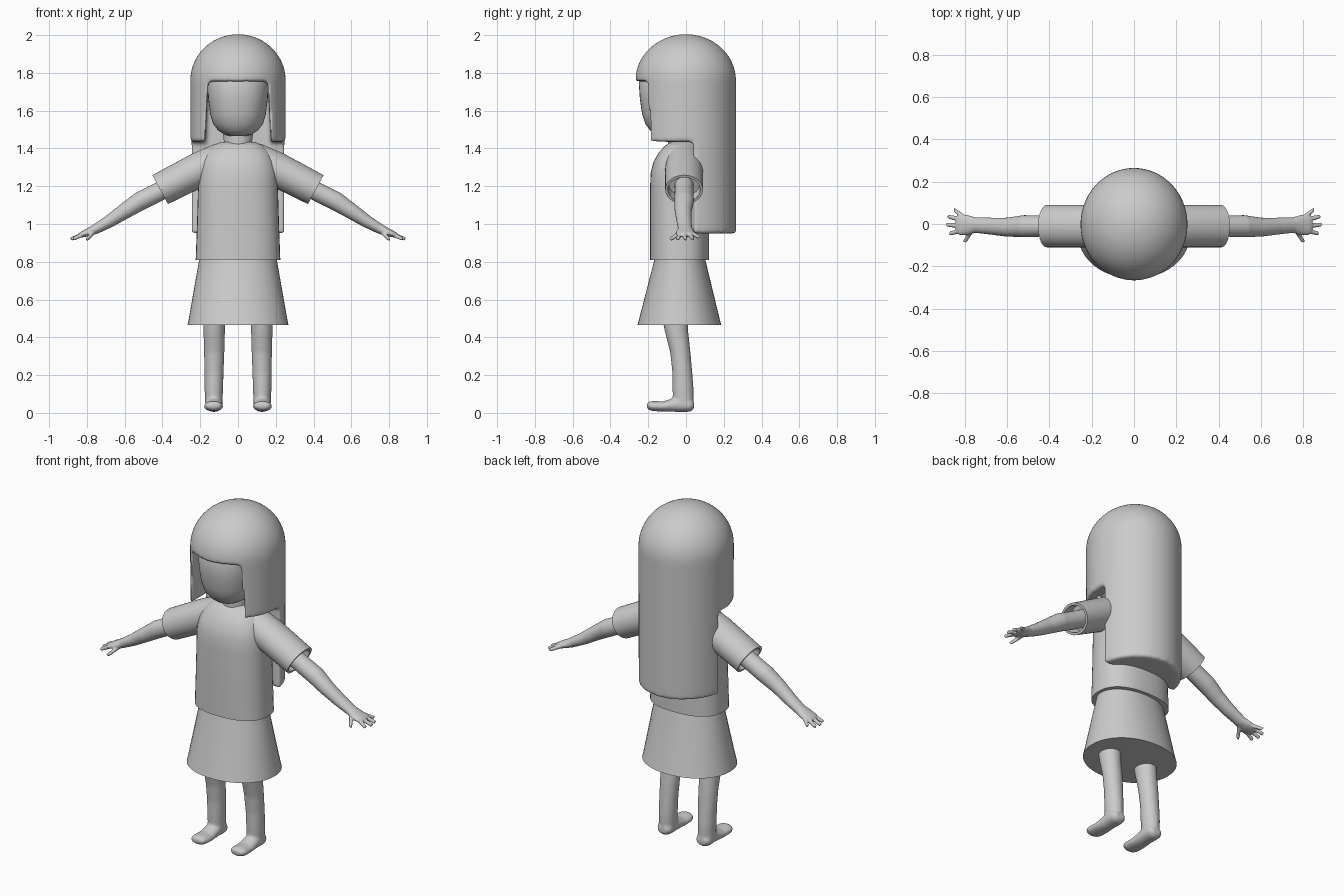
import bpy, bmesh, math
from mathutils import Vector

if "Cube" in bpy.data.objects:
    bpy.data.objects.remove(bpy.data.objects["Cube"])

grey = bpy.data.materials.new("light grey")
grey.use_nodes = True
colour = (0.6, 0.6, 0.6, 1)
grey.diffuse_color = colour
grey.node_tree.nodes["Principled BSDF"].inputs["Base Color"].default_value = colour

X, Y, Z = Vector((1, 0, 0)), Vector((0, 1, 0)), Vector((0, 0, 1))


def finish(name, bm):
    bmesh.ops.recalc_face_normals(bm, faces=bm.faces)
    mesh = bpy.data.meshes.new(name)
    bm.to_mesh(mesh)
    bm.free()
    mesh.materials.append(grey)
    obj = bpy.data.objects.new(name, mesh)
    bpy.context.scene.collection.objects.link(obj)
    return obj


def select(objs):
    bpy.ops.object.select_all(action="DESELECT")
    for o in objs:
        o.select_set(True)
    bpy.context.view_layer.objects.active = objs[0]


def tube(name, rings, side=X, axis=None, sides=40, power=2.0):
    """Closed tube through rings of (x, y, z, radius along side, other radius)."""
    bm = bmesh.new()
    pts = [Vector(r[:3]) for r in rings]
    loops = []
    for i, r in enumerate(rings):
        way = axis or (pts[min(i + 1, len(pts) - 1)] - pts[max(i - 1, 0)])
        other = way.cross(side).normalized()
        loop = []
        for k in range(sides):
            a = math.tau * k / sides
            c, s = math.cos(a), math.sin(a)
            c = math.copysign(abs(c) ** (2 / power), c)
            s = math.copysign(abs(s) ** (2 / power), s)
            loop.append(bm.verts.new(pts[i] + side * (c * r[3]) + other * (s * r[4])))
        loops.append(loop)
    for a, b in zip(loops, loops[1:]):
        for k in range(sides):
            j = (k + 1) % sides
            bm.faces.new((a[k], a[j], b[j], b[k]))
    bm.faces.new(loops[0])
    bm.faces.new(loops[-1])
    return finish(name, bm)


def stack(name, rows, **kw):
    """Upright tube from rows of (z, half width, front y, back y)."""
    return tube(name, [(0, (f + b) / 2, z, w, (b - f) / 2) for z, w, f, b in rows],
                axis=Z, **kw)


def box(name, lo, hi, flare=1.0):
    bm = bmesh.new()
    bmesh.ops.create_cube(bm, size=1)
    for v in bm.verts:
        v.co = Vector([l + (h - l) * (c + 0.5) for l, h, c in zip(lo, hi, v.co)])
        if v.co.z < hi[2] - 0.01:
            v.co.x *= flare
    return finish(name, bm)


def soften(obj, voxel, repeats):
    """Melt the solid into one rounded skin."""
    m = obj.modifiers.new("skin", "REMESH")
    m.mode, m.voxel_size, m.use_smooth_shade = "VOXEL", voxel, True
    m = obj.modifiers.new("round", "SMOOTH")
    m.factor, m.iterations = 0.5, repeats


def mirror(obj):
    obj.modifiers.new("pair", "MIRROR")


def smooth(obj, angle=40):
    select([obj])
    bpy.ops.object.shade_smooth_by_angle(angle=math.radians(angle))


# Hair: domed column with the face opening and the space before the body cut away
column = [(0.95, 0.25, -0.265, 0.265), (1.76, 0.253, -0.268, 0.265)]
for k in range(1, 13):
    a = math.pi / 2 * k / 12.3
    column.append((1.76 + 0.245 * math.sin(a), 0.253 * math.cos(a),
                   -0.268 * math.cos(a), 0.265 * math.cos(a)))
hair = stack("hair", column, sides=64)
cutters = [box("face_cutter", (-0.157, -0.5, 1.3), (0.157, 0.05, 1.755), 1.15),
           box("body_cutter", (-0.5, -0.5, 0.8), (0.5, 0.04, 1.435))]
for c in cutters:
    c.hide_render = True
    m = hair.modifiers.new("cut", "BOOLEAN")
    m.operation, m.solver, m.object = "DIFFERENCE", "EXACT", c
    select([hair])
    bpy.ops.object.modifier_apply(modifier=m.name)
for c in cutters:
    bpy.data.objects.remove(c)
soften(hair, 0.011, 8)

# Head and neck
head = stack("head", [
    (1.465, 0.04, -0.13, -0.02), (1.475, 0.075, -0.165, 0.02), (1.495, 0.105, -0.19, 0.05),
    (1.53, 0.132, -0.215, 0.07), (1.58, 0.147, -0.232, 0.08), (1.66, 0.157, -0.244, 0.08),
    (1.75, 0.163, -0.25, 0.08), (1.82, 0.15, -0.22, 0.08)], power=2.2)
smooth(head, 60)
neck = stack("neck", [(1.36, 0.085, -0.1, 0.06), (1.44, 0.075, -0.095, 0.05),
                      (1.52, 0.085, -0.1, 0.05)])
smooth(neck)

# Shirt body
shirt = stack("shirt", [
    (0.81, 0.224, -0.19, 0.122), (1.0, 0.217, -0.19, 0.122), (1.2, 0.211, -0.19, 0.12),
    (1.27, 0.208, -0.187, 0.118), (1.33, 0.195, -0.172, 0.11), (1.38, 0.17, -0.143, 0.095),
    (1.415, 0.135, -0.11, 0.075), (1.435, 0.09, -0.08, 0.05)], power=2.4)
smooth(shirt)

# Sleeves, open at the cuff
down_arm = Vector((0.88, 0, -0.475)).normalized()
sleeves = tube("sleeves", [
    (0.08, -0.01, 1.35, 0.09, 0.085), (0.2, -0.01, 1.291, 0.1, 0.092),
    (0.412, -0.01, 1.182, 0.1, 0.087), (0.412, -0.01, 1.182, 0.086, 0.073),
    (0.36, -0.01, 1.21, 0.08, 0.07)], side=Y, axis=down_arm)
smooth(sleeves)
mirror(sleeves)

# Arms with spread fingers
arm = tube("arms", [
    (0.33, -0.01, 1.22, 0.05, 0.05), (0.42, -0.01, 1.17, 0.05, 0.05),
    (0.52, -0.01, 1.12, 0.052, 0.05), (0.6, -0.015, 1.068, 0.045, 0.042),
    (0.68, -0.01, 1.015, 0.04, 0.034), (0.75, -0.005, 0.975, 0.037, 0.027),
    (0.79, -0.005, 0.957, 0.048, 0.022), (0.825, -0.003, 0.945, 0.05, 0.016),
    (0.84, -0.003, 0.94, 0.035, 0.012)], side=Y, sides=24)
parts = [arm]
for root, tip in [((0.8, 0.03, 0.952), (0.85, 0.068, 0.93)),
                  ((0.81, 0.02, 0.95), (0.879, 0.035, 0.922)),
                  ((0.81, -0.01, 0.95), (0.885, -0.003, 0.92)),
                  ((0.81, -0.03, 0.95), (0.872, -0.045, 0.92)),
                  ((0.76, -0.02, 0.96), (0.8, -0.084, 0.918))]:
    parts.append(tube("finger", [(*root, 0.013, 0.013), (*tip, 0.01, 0.01)],
                      side=Y if tip[1] > -0.08 else X, sides=10))
select(parts)
bpy.ops.object.join()
soften(arm, 0.005, 3)
mirror(arm)

# Skirt with a closed hem
skirt = stack("skirt", [(0.465, 0.267, -0.257, 0.187), (0.49, 0.262, -0.25, 0.18),
                        (0.82, 0.204, -0.165, 0.1)], power=2.1, sides=48)
smooth(skirt)

# Legs and feet
leg = tube("legs", [
    (0.125, -0.06, 0.52, 0.06, 0.07), (0.126, -0.05, 0.43, 0.057, 0.062),
    (0.126, -0.03, 0.32, 0.054, 0.054), (0.127, -0.02, 0.22, 0.051, 0.053),
    (0.128, -0.016, 0.13, 0.049, 0.056), (0.128, -0.014, 0.05, 0.046, 0.055),
    (0.128, -0.014, 0.015, 0.038, 0.045)], axis=-Z, sides=24)
foot = tube("foot", [
    (0.128, 0.042, 0.04, 0.03, 0.02), (0.128, 0.02, 0.042, 0.046, 0.037),
    (0.128, -0.05, 0.045, 0.046, 0.04), (0.129, -0.12, 0.034, 0.05, 0.027),
    (0.13, -0.175, 0.036, 0.051, 0.027), (0.13, -0.198, 0.038, 0.042, 0.022),
    (0.13, -0.207, 0.038, 0.025, 0.013)], axis=-Y, sides=24)
select([leg, foot])
bpy.ops.object.join()
soften(leg, 0.008, 5)
mirror(leg)
